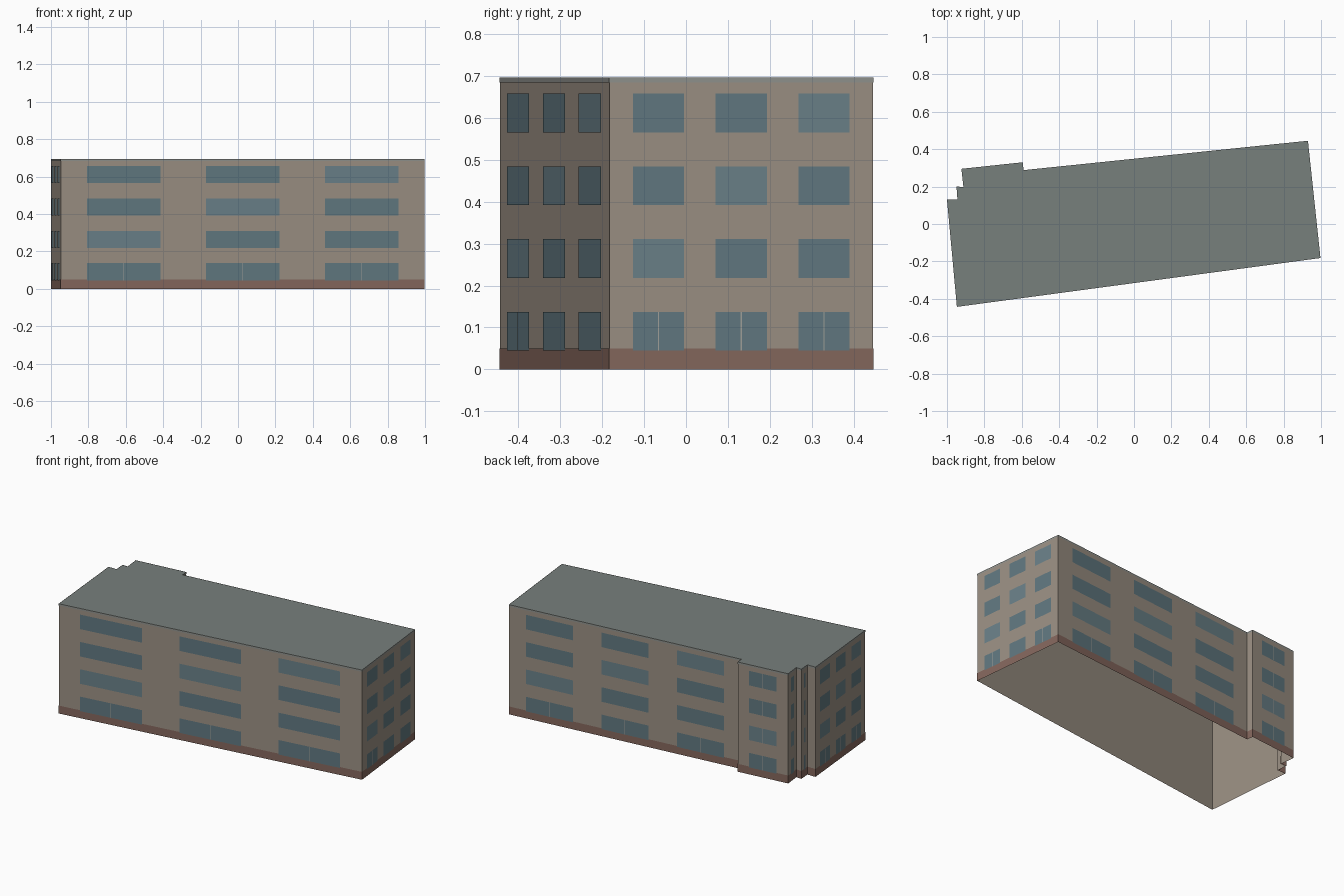
import bpy
from mathutils import Vector

if "Cube" in bpy.data.objects:
    bpy.data.objects.remove(bpy.data.objects["Cube"])

H = 0.695
# Footprint, counter-clockwise, with number of window columns on the wall that starts at each corner
PLAN = [(-0.947, -0.443, 3), (0.997, -0.182, 3), (0.93, 0.445, 3), (-0.59, 0.288, 0),
        (-0.595, 0.33, 1), (-0.923, 0.295, 1), (-0.912, 0.198, 0), (-0.949, 0.2, 1),
        (-0.944, 0.132, 0), (-1.0, 0.132, 3)]
PTS = [Vector((x, y, 0)) for x, y, n in PLAN]


def material(name, rgb):
    m = bpy.data.materials.new(name)
    m.diffuse_color = (*rgb, 1)
    m.use_nodes = True
    m.node_tree.nodes["Principled BSDF"].inputs["Base Color"].default_value = m.diffuse_color
    return m


WALL = material("wall_stone", (0.33, 0.28, 0.23))
ROOF = material("roof_grey", (0.187, 0.214, 0.203))
BASE = material("plinth_brown", (0.235, 0.137, 0.11))
GLASS = material("glass", (0.12, 0.19, 0.218))
LIGHT = material("glass_light", (0.145, 0.22, 0.25))
TRIM = material("trim", (0.36, 0.36, 0.33))
COPING = material("coping", (0.28, 0.29, 0.27))


def add_mesh(name, polys, mat):
    verts, faces = [], []
    for p in polys:
        faces.append(range(len(verts), len(verts) + len(p)))
        verts += [tuple(v) for v in p]
    me = bpy.data.meshes.new(name)
    me.from_pydata(verts, [], [tuple(f) for f in faces])
    me.materials.append(mat)
    ob = bpy.data.objects.new(name, me)
    bpy.context.collection.objects.link(ob)
    return ob


def panel(i, s0, s1, z0, z1, off):
    """Upright rectangle on wall i between distances s0 and s1, pushed out by off."""
    a, b = PTS[i], PTS[(i + 1) % len(PTS)]
    d = (b - a).normalized()
    o = a + Vector((d.y, -d.x, 0)) * off
    return [o + d * s + Vector((0, 0, z)) for s, z in
            ((s0, z0), (s1, z0), (s1, z1), (s0, z1))]


def length(i):
    return (PTS[(i + 1) % len(PTS)] - PTS[i]).length


def band(name, z0, z1, off, mat):
    add_mesh(name, [panel(i, -off, length(i) + off, z0, z1, off)
                    for i in range(len(PTS))], mat)


# Open-bottomed shell, flat roof, plinth strip and coping strip
band("walls", 0, H, 0, WALL)
add_mesh("roof", [[p + Vector((0, 0, H)) for p in PTS]], ROOF)
band("plinth", 0, 0.05, 0.001, BASE)
band("coping", 0.684, H, 0.001, COPING)

# Windows: four floors, evenly spaced bays, mullions on the ground floor and single bays
dark, light, mullions = [], [], []
for i, (x, y, cols) in enumerate(PLAN):
    if not cols:
        continue
    bay = (length(i) - 0.036) / cols
    for c in range(cols):
        mid = 0.018 + bay * (c + 0.5)
        for f in range(4):
            z = 0.045 + 0.1733 * f
            half = bay * 0.31
            target = light if f == c + 1 else dark
            target.append(panel(i, mid - half, mid + half, z, z + 0.092, 0.002))
            if (f == 0 or cols == 1) and half > 0.03:
                mullions.append(panel(i, mid - 0.0015, mid + 0.0015, z, z + 0.092, 0.003))
add_mesh("windows", dark, GLASS)
add_mesh("windows_light", light, LIGHT)
add_mesh("mullions", mullions, TRIM)
